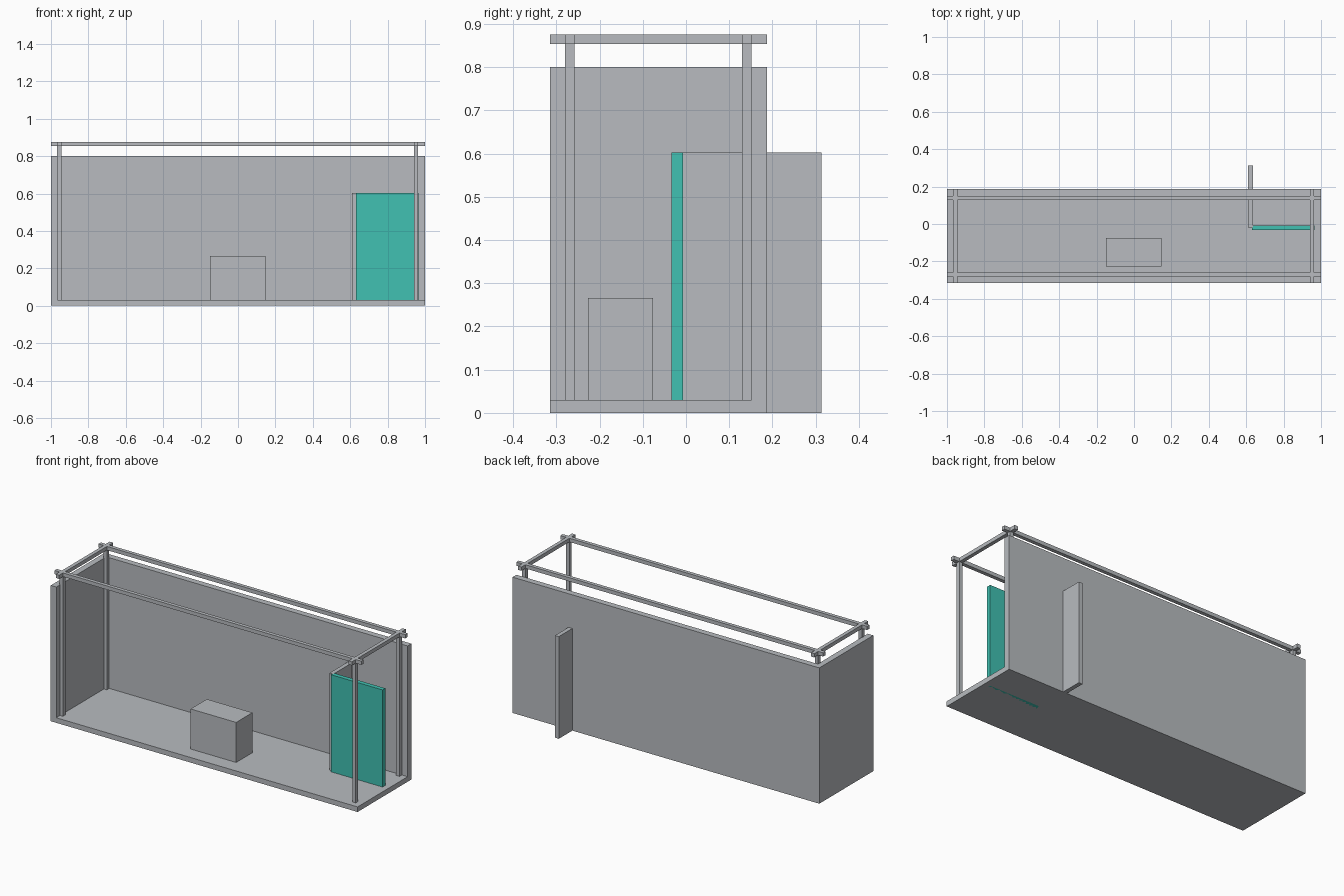
import bpy
import bmesh

if "Cube" in bpy.data.objects:
    bpy.data.objects.remove(bpy.data.objects["Cube"])


def make_material(name, rgb):
    mat = bpy.data.materials.new(name)
    mat.diffuse_color = (*rgb, 1.0)
    mat.use_nodes = True
    mat.node_tree.nodes["Principled BSDF"].inputs["Base Color"].default_value = mat.diffuse_color
    return mat


GREY = make_material("light grey", (0.48, 0.50, 0.525))
TEAL = make_material("teal", (0.053, 0.533, 0.445))


def box(name, x, y, z, mat=GREY):
    """Axis-aligned box from (min, max) ranges."""
    mesh = bpy.data.meshes.new(name)
    bm = bmesh.new()
    bmesh.ops.create_cube(bm, size=1.0)
    for v in bm.verts:
        v.co = [r[0] if c < 0 else r[1] for c, r in zip(v.co, (x, y, z))]
    bm.to_mesh(mesh)
    bm.free()
    mesh.materials.append(mat)
    obj = bpy.data.objects.new(name, mesh)
    bpy.context.collection.objects.link(obj)
    return obj


FRONT, BACK = -0.315, 0.187
FLOOR, WALL_TOP, DOOR_TOP, FRAME_TOP = 0.03, 0.80, 0.602, 0.875
WALL = 0.036    # wall thickness
BAR = 0.022     # frame bar thickness

# Floor and the two walls; front and right side stay open
box("floor", (-1, 1), (FRONT, BACK), (0, FLOOR))
box("back_wall", (-1, 1), (BACK - WALL, BACK), (0, WALL_TOP))
box("left_wall", (-1, -1 + WALL), (FRONT, BACK - WALL), (0, WALL_TOP))

# Counter block
box("counter", (-0.15, 0.147), (-0.227, -0.076), (FLOOR, 0.266))

# Partition passing through the back wall, and the coloured panel
box("partition", (0.61, 0.635), (-0.02, 0.313), (0, DOOR_TOP))
box("door_panel", (0.63, 0.965), (-0.033, -0.007), (0, DOOR_TOP), TEAL)

# Frame: four posts with crossing top rails
bars_x = {"left": (-0.967, -0.967 + BAR), "right": (0.941, 0.941 + BAR)}
bars_y = {"front": (-0.28, -0.28 + BAR), "back": (0.129, 0.129 + BAR)}
rail_z = (FRAME_TOP - BAR, FRAME_TOP)
for side, x in bars_x.items():
    box(f"{side}_rail", x, (FRONT, BACK), rail_z)
    for end, y in bars_y.items():
        box(f"{end}_{side}_post", x, y, (FLOOR, FRAME_TOP))
for end, y in bars_y.items():
    box(f"{end}_rail", (-1, 1), y, rail_z)
